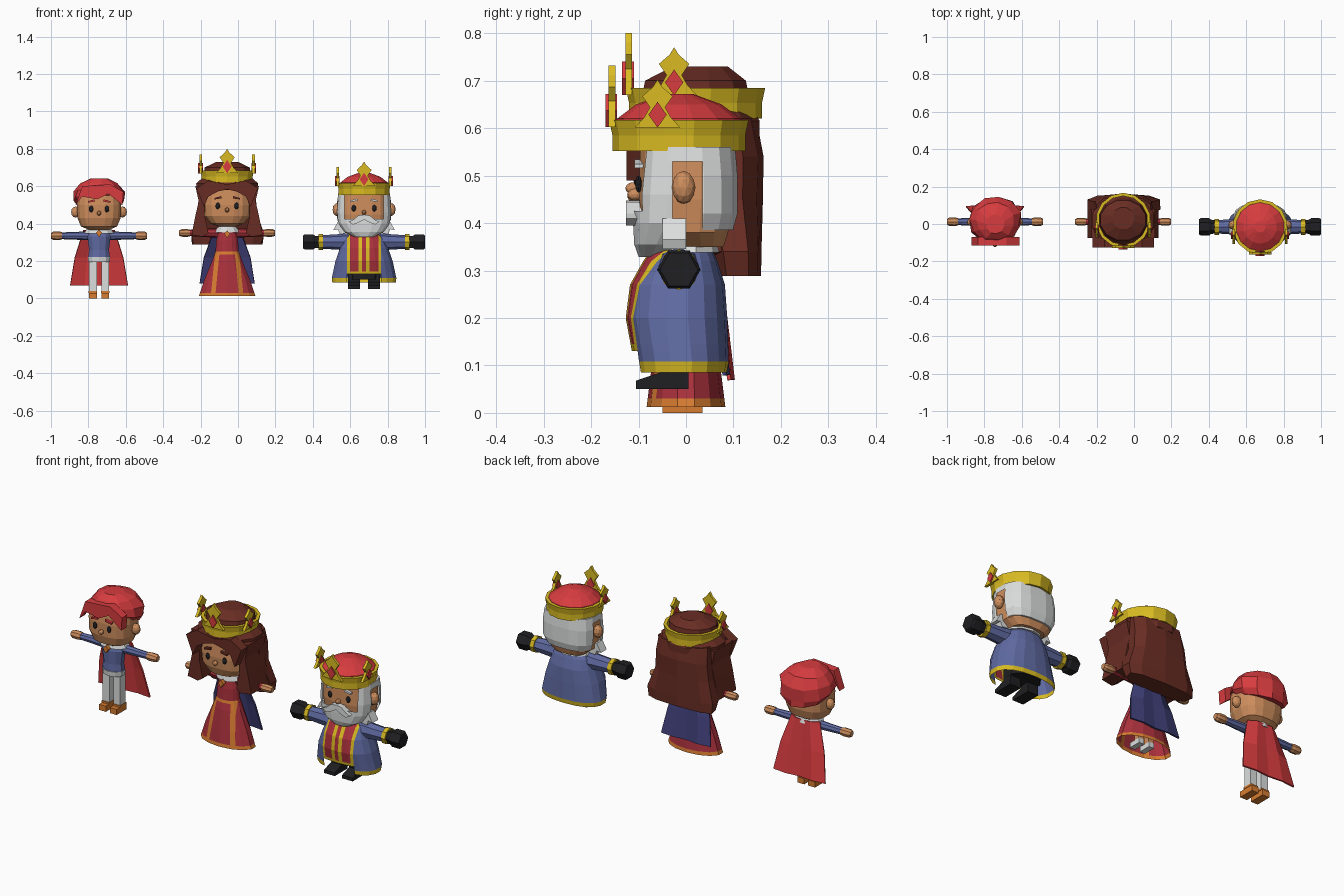
import bpy, bmesh, math, random
from mathutils import Vector

random.seed(4)
if "Cube" in bpy.data.objects:
    bpy.data.objects.remove(bpy.data.objects["Cube"])

MATS = {}
for key, rgb in {
    "black": (.014, .014, .016), "white": (.72, .73, .73), "gold": (.70, .50, .016),
    "blue": (.115, .145, .36), "navy": (.05, .05, .19), "red": (.68, .045, .05),
    "crimson": (.40, .03, .045), "hair_brown": (.14, .026, .017),
    "skin": (.62, .27, .11), "orange": (.68, .20, .03)}.items():
    m = bpy.data.materials.new(key)
    m.use_nodes = True
    m.diffuse_color = (*rgb, 1)
    m.node_tree.nodes["Principled BSDF"].inputs["Base Color"].default_value = (*rgb, 1)
    MATS[key] = m

cx = 0  # middle of the figure being built


def finish(name, bm, rule, cuts=()):
    """Slice along planes, colour faces by rule (None removes them), link."""
    for co, no in cuts:
        bmesh.ops.bisect_plane(bm, geom=bm.verts[:] + bm.edges[:] + bm.faces[:],
                               plane_co=co, plane_no=no)
    bmesh.ops.recalc_face_normals(bm, faces=bm.faces)
    me = bpy.data.meshes.new(name)
    slots, dead = [], []
    for f in bm.faces:
        key = rule(f.calc_center_median()) if callable(rule) else rule
        if key is None:
            dead.append(f)
            continue
        if key not in slots:
            slots.append(key)
            me.materials.append(MATS[key])
        f.material_index = slots.index(key)
    bmesh.ops.delete(bm, geom=dead, context='FACES')
    bm.to_mesh(me)
    bm.free()
    ob = bpy.data.objects.new(name, me)
    ob.location.x = cx
    bpy.context.collection.objects.link(ob)
    return ob


def skin(name, rows, rule, cuts=(), caps=(True, True), loop=False, closed=True):
    bm = bmesh.new()
    vs = [[bm.verts.new(p) for p in r] for r in rows]
    n = len(vs[0])
    pairs = list(zip(vs, vs[1:])) + ([(vs[-1], vs[0])] if loop else [])
    for a, b in pairs:
        for i in range(n if closed else n - 1):
            j = (i + 1) % n
            bm.faces.new((a[i], a[j], b[j], b[i]))
    for cap, r in zip(caps, (vs[0], vs[-1])):
        if cap and closed and not loop:
            bm.faces.new(r)
    return finish(name, bm, rule, cuts)


def loft(name, rings, rule, n=12, p=1.0, jitter=0, **kw):
    """Rings are (z, x radius, y radius, y centre, tilt); p below 1 is boxier."""
    rows = []
    for ring in rings:
        z, rx, ry, cy, tilt = (list(ring) + [0, 0])[:5]
        row = []
        for i in range(n):
            a = math.tau * (i + .5) / n
            c, s = math.cos(a), math.sin(a)
            k = 1 + random.uniform(-jitter, jitter)
            y = cy + math.copysign(abs(s) ** p, s) * ry * k
            row.append((math.copysign(abs(c) ** p, c) * rx * k, y, z - tilt * y))
        rows.append(row)
    return skin(name, rows, rule, **kw)


def tube(name, s, pts, y, z, rule, n=8, squash=1.0):
    """Sideways limb; pts are (distance from middle, radius)."""
    skin(name, [[(s * x, y + r * math.cos(math.tau * i / n) * squash,
                  z + r * math.sin(math.tau * i / n)) for i in range(n)]
                for x, r in pts], rule)


def prism(name, pts, y0, y1, rule, s=1, turn=None):
    """Outline in x and z, given thickness in y; turn maps it elsewhere."""
    turn = turn or (lambda v: v)
    skin(name, [[turn(Vector((s * x, y, z))) for x, z in pts] for y in (y0, y1)], rule)


def ball(name, loc, size, rule):
    bm = bmesh.new()
    bmesh.ops.create_icosphere(bm, subdivisions=2, radius=1)
    for v in bm.verts:
        v.co = Vector([c * k for c, k in zip(v.co, size)]) + Vector(loc)
    return finish(name, bm, rule)


def box(name, x, y, z, rule):
    prism(name, [(x[0], z[0]), (x[1], z[0]), (x[1], z[1]), (x[0], z[1])], y[0], y[1], rule)


def cape(name, rows, rule):
    ob = skin(name, [[(u * w, y - .025 * (1 - t) * u * u + .008 * (k % 2), z)
                      for k, u in enumerate((-1, -.5, 0, .5, 1))]
                     for t, (z, w, y) in zip((0, .5, 1), rows)], rule, closed=False)
    ob.modifiers.new("thickness", 'SOLIDIFY').thickness = .008


def face(who, y, z, gap, brow):
    ball(who + "_nose", (0, y - .008, z - .022), (.012, .016, .013), "skin")
    for s, side in ((1, "left"), (-1, "right")):
        ball(f"{who}_{side}_eye", (s * gap, y, z), (.012, .007, .018), "black")
        prism(f"{who}_{side}_brow", [(gap - .02, z + .04), (gap + .018, z + .034),
              (gap + .018, z + .042), (gap - .018, z + .052)], y - .008, y + .01, brow, s)


def crown(who, z, cy):
    loft(who + "_crown_band", [(z, .14, .14, cy), (z + .033, .14, .14, cy),
         (z + .065, .147, .147, cy), (z + .065, .13, .13, cy), (z, .13, .13, cy)],
         "gold", n=14, loop=True)
    spike = [(-.06, .05), (.06, .05), (.035, .078), (.02, .105), (.04, .135), (.012, .16),
             (0, .18), (-.012, .16), (-.04, .135), (-.02, .105), (-.035, .078)]
    gem = [(0, .05), (.024, .085), (0, .12), (-.024, .085)]
    front = lambda v: Vector((v.x, cy + v.y, z + v.z))
    for part, pts, a, b, c in (("spike", spike, -.148, -.134, "gold"),
                               ("gem", gem, -.155, -.13, "red")):
        prism(f"{who}_front_{part}", pts, a, b, c, turn=front)
        for s, side in ((1, "left"), (-1, "right")):
            prism(f"{who}_{side}_{part}", pts, a, b, c, turn=lambda v: Vector(
                (-s * v.y, cy - .045 + v.x * .8, z + .01 + v.z * .78)))


def brooch(who, y, z):
    prism(who + "_brooch", [(0, z - .022), (.016, z), (0, z + .018), (-.016, z)],
          y - .01, y + .01, "orange")


# ---------- young prince ----------
cx = -.743
loft("prince_head", [(.365, .05, .05), (.385, .098, .085), (.43, .117, .098), (.5, .12, .1),
     (.58, .11, .09)], "skin", n=16, p=.75)
loft("prince_neck", [(.34, .035, .035), (.39, .035, .035)], "skin", n=8)
loft("prince_hair", [(.505, .122, .112, .03, .3), (.53, .142, .125, .025, .25),
     (.575, .138, .125, .025, .1), (.615, .105, .1, .02), (.64, .05, .05, .0)],
     "red", n=11, jitter=.06)
prism("prince_fringe", [(-.125, .5), (-.09, .545), (-.01, .53), (.05, .56), (.125, .5),
      (.13, .57), (.06, .61), (-.09, .6)], -.115, -.07, "red")
face("prince", -.1, .478, .042, "red")
loft("prince_tunic", [(.215, .062, .045), (.26, .056, .042), (.33, .065, .045),
     (.365, .045, .035)], "blue", n=10)
loft("prince_belt", [(.195, .06, .045), (.222, .064, .048)], "white", n=10)
loft("prince_collar", [(.348, .082, .062, .01), (.372, .07, .055, .01),
     (.385, .045, .04, .01)], "white", n=10)
brooch("prince", -.06, .35)
cape("prince_cape", [(.365, .085, .065), (.22, .13, .08), (.07, .155, .095)], "red")
for s, side in ((1, "left"), (-1, "right")):
    ball(f"prince_{side}_ear", (s * .125, .01, .462), (.025, .022, .03), "skin")
    tube(f"prince_{side}_sleeve", s, [(.045, .024), (.2, .018)], .012, .335, "blue")
    tube(f"prince_{side}_hand", s, [(.198, .02), (.215, .023), (.245, .022), (.257, .015)],
         .012, .335, "skin")
    x = sorted((s * .012, s * .053))
    box(f"prince_{side}_leg", x, (-.02, .025), (.03, .2), "white")
    box(f"prince_{side}_boot", x, (-.05, .035), (0, .03), "orange")
    box(f"prince_{side}_boot_cuff", (x[0] - .002, x[1] + .002), (-.024, .03), (.03, .04), "orange")

# ---------- queen ----------
cx = -.058
loft("queen_head", [(.385, .045, .05), (.4, .09, .085), (.44, .125, .1), (.5, .13, .105),
     (.62, .12, .095)], "skin", n=16, p=.75)
loft("queen_neck", [(.34, .03, .03), (.4, .03, .03)], "skin", n=8)
face("queen", -.104, .495, .05, "hair_brown")


def dress_colour(c):
    a = .04 + (.25 - c.z) * .1
    front = c.y < 0 and c.z < .25
    if c.z < .03 or front and (a < abs(c.x) < a + .024 or c.z > .236 and abs(c.x) < a):
        return "orange"
    return "crimson"


stripes = [((s * o, 0, .25), (1, 0, s * .1)) for s in (1, -1) for o in (.04, .064)]
loft("queen_dress", [(.012, .155, .083), (.1, .125, .072), (.2, .083, .058), (.25, .064, .046),
     (.31, .06, .043), (.365, .045, .035)], dress_colour, n=14, caps=(False, True),
     cuts=stripes + [((0, 0, h), (0, 0, 1)) for h in (.03, .236, .25)])
loft("queen_collar", [(.352, .07, .055, .01), (.375, .058, .05, .01), (.388, .04, .04, .01)],
     "white", n=10)
brooch("queen", -.055, .345)
cape("queen_cape", [(.355, .075, .055), (.22, .125, .07), (.08, .148, .085)], "navy")
loft("queen_hair_cap", [(.58, .165, .14, .02), (.615, .172, .14, .02), (.65, .13, .12, .02),
     (.7, .125, .11, .02), (.73, .06, .06, .03)], "hair_brown", n=12)
loft("queen_hair_back", [(.288, .19, .05, .108), (.34, .2, .055, .105), (.45, .165, .075, .085),
     (.54, .155, .085, .08), (.62, .15, .09, .06)], "hair_brown", n=10, p=.65, jitter=.03)
crown("queen", .62, .02)
for s, side in ((1, "left"), (-1, "right")):
    prism(f"queen_{side}_fringe", [(0, .61), (-.01, .585), (.05, .572), (.1, .545), (.125, .49),
          (.165, .59), (.1, .63)], -.125, -.07, "hair_brown", s)
    prism(f"queen_{side}_lock", [(.118, .6), (.12, .44), (.1, .35), (.13, .33), (.19, .34),
          (.168, .45), (.152, .52), (.17, .6)], -.075, .08, "hair_brown", s)
    tube(f"queen_{side}_sleeve", s, [(.04, .026), (.2, .017)], .012, .35, "crimson")
    tube(f"queen_{side}_hand", s, [(.198, .018), (.215, .021), (.245, .02), (.257, .014)],
         .012, .35, "skin")
    x = sorted((s * .015, s * .045))
    box(f"queen_{side}_leg", x, (-.012, .018), (.04, .2), "skin")
    box(f"queen_{side}_shoe", x, (-.045, .022), (.014, .04), "white")

# ---------- king ----------
cx = .674
loft("king_head", [(.35, .09, .07, .01), (.38, .128, .09), (.45, .135, .1), (.56, .13, .098)],
     "skin", n=16, p=.7)
loft("king_hair", [(.385, .128, .095, .005), (.42, .145, .105, .005), (.5, .148, .106, .004),
     (.56, .14, .105)], lambda c: "white" if c.y > .035 or c.z > .53 and c.y > -.04 else None,
     n=16, p=.7, cuts=[((0, .035, 0), (0, 1, 0)), ((0, -.04, 0), (0, 1, 0)),
                      ((0, 0, .53), (0, 0, 1))])
loft("king_beard", [(.328, .05, .04, -.06), (.355, .105, .07, -.04), (.4, .14, .105, -.008),
     (.46, .146, .108, -.004), (.56, .14, .104)],
     lambda c: None if c.y > -.028 or abs(c.x) < .105 and c.z > .425 else "white", n=16, p=.7,
     cuts=[((0, -.028, 0), (0, 1, 0)), ((0, 0, .425), (0, 0, 1)),
           ((.105, 0, 0), (1, 0, 0)), ((-.105, 0, 0), (1, 0, 0))])
face("king", -.1, .482, .055, "white")
loft("king_cap", [(.58, .132, .132, -.015), (.62, .13, .13, -.015), (.65, .09, .09, -.015),
     (.672, .03, .03, -.015)], "red", n=14)
crown("king", .552, -.015)


def coat_colour(c):
    x, front = abs(c.x), c.y < -.02
    if front and x < .09:
        if c.z < .13:
            return None
        if c.z < .145 or x > .076 or .01 < x < .03:
            return "gold"
        return "crimson"
    return "gold" if c.z < .108 else "blue"


loft("king_coat", [(.085, .172, .096, -.01), (.108, .175, .1, -.01), (.2, .155, .107, -.02),
     (.27, .13, .1, -.018), (.32, .108, .078, -.012), (.352, .075, .06, -.008)],
     coat_colour, n=18, p=.85, caps=(False, True),
     cuts=[((s * o, 0, 0), (1, 0, 0)) for s in (1, -1) for o in (.01, .03, .076, .09)]
     + [((0, 0, h), (0, 0, 1)) for h in (.13, .145)] + [((0, -.02, 0), (0, 1, 0))])
loft("king_trousers", [(.1, .09, .065), (.2, .1, .07)], "black", n=10)
loft("king_fur_collar", [(.338, .1, .07), (.362, .09, .065), (.38, .06, .05)], "white", n=10)
for s, side in ((1, "left"), (-1, "right")):
    ball(f"king_{side}_ear", (s * .145, -.005, .475), (.024, .025, .035), "skin")
    prism(f"king_{side}_moustache", [(0, .448), (.03, .444), (.06, .42), (.082, .41),
          (.06, .395), (.03, .405), (0, .422)], -.126, -.09, "white", s)
    prism(f"king_{side}_beard_tuft", [(.06, .4), (.14, .41), (.165, .365), (.14, .37),
          (.13, .345), (.09, .35)], -.05, .0, "white", s)
    tube(f"king_{side}_sleeve", s, [(.06, .05), (.13, .042), (.225, .036)], -.015, .302, "blue")
    tube(f"king_{side}_cuff", s, [(.22, .043), (.243, .043)], -.015, .302, "gold")
    tube(f"king_{side}_glove", s, [(.24, .036), (.262, .038), (.272, .046), (.318, .046),
         (.326, .04)], -.015, .302, "black", n=6)
    x = sorted((s * .022, s * .085))
    box(f"king_{side}_leg", x, (-.045, .005), (.06, .16), "black")
    skin(f"king_{side}_boot", [[(a, -.105, .05), (a, .005, .05), (a, .005, .095),
         (a, -.04, .09), (a, -.105, .068)] for a in x], "black")
